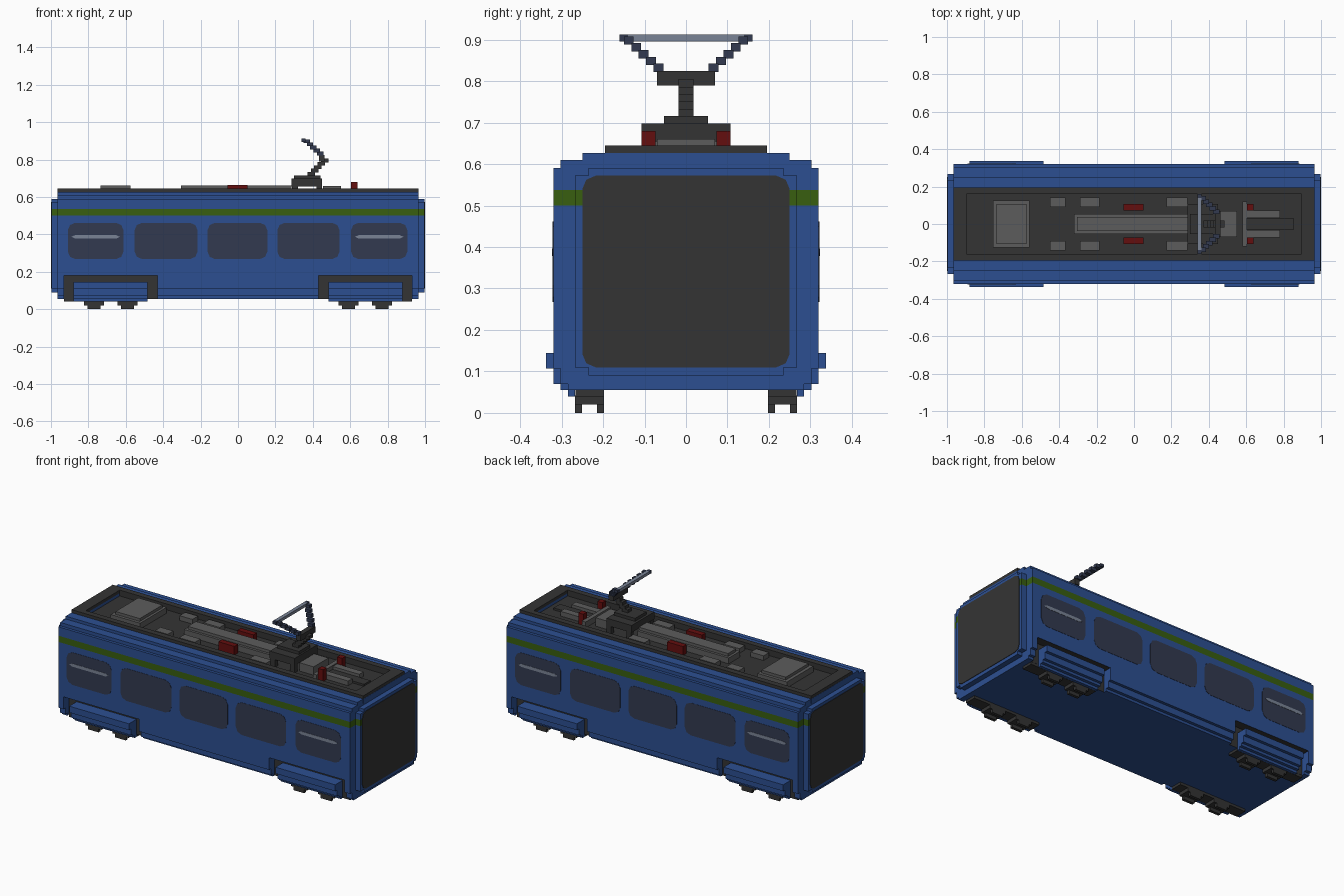
import bpy, bmesh, math
from mathutils import Vector

cube = bpy.data.objects.get("Cube")
if cube:
    bpy.data.objects.remove(cube, do_unlink=True)


def make_material(name, rgb):
    linear = [((c / 255 + 0.055) / 1.055) ** 2.4 for c in rgb] + [1.0]
    mat = bpy.data.materials.new(name)
    mat.diffuse_color = linear
    mat.use_nodes = True
    bsdf = mat.node_tree.nodes["Principled BSDF"]
    bsdf.inputs["Base Color"].default_value = linear
    bsdf.inputs["Roughness"].default_value = 0.8
    return mat


BLUE = make_material("body blue", (44, 79, 145))
GREEN = make_material("stripe green", (56, 94, 16))
DARK = make_material("charcoal", (52, 52, 52))
GREY = make_material("equipment grey", (92, 92, 92))
RED = make_material("insulator red", (100, 14, 14))
GLASS = make_material("window glass", (50, 58, 80))
STEEL = make_material("light steel", (122, 132, 150))


def finish(bm, name, mats, rule=None):
    bmesh.ops.recalc_face_normals(bm, faces=bm.faces)
    bm.normal_update()
    if rule:
        for f in bm.faces:
            f.material_index = rule(f.calc_center_median(), f.normal)
    mesh = bpy.data.meshes.new(name)
    bm.to_mesh(mesh)
    bm.free()
    for m in mats:
        mesh.materials.append(m)
    obj = bpy.data.objects.new(name, mesh)
    bpy.context.collection.objects.link(obj)
    return obj


def boxes(name, mat, spans):
    """One object from boxes given as (x0, x1, y0, y1, z0, z1)."""
    bm = bmesh.new()
    for x0, x1, y0, y1, z0, z1 in spans:
        verts = bmesh.ops.create_cube(bm, size=1)["verts"]
        for v in verts:
            v.co = Vector(((x0 + x1) / 2 + v.co.x * (x1 - x0),
                           (y0 + y1) / 2 + v.co.y * (y1 - y0),
                           (z0 + z1) / 2 + v.co.z * (z1 - z0)))
    return finish(bm, name, [mat])


def both_sides(spans):
    return spans + [(a, b, -d, -c, e, f) for a, b, c, d, e, f in spans]


def both_ends(spans):
    return spans + [(-b, -a, c, d, e, f) for a, b, c, d, e, f in spans]


def prism(name, mats, points, a0, a1, axis="x", cuts=(), rule=None):
    """Extrude a (y, z) outline along x, or an (x, z) outline along y."""
    bm = bmesh.new()
    place = (lambda p, a: (a, p[0], p[1])) if axis == "x" else (lambda p, a: (p[0], a, p[1]))
    face = bm.faces.new([bm.verts.new(place(p, a0)) for p in points])
    moved = bmesh.ops.extrude_face_region(bm, geom=[face], use_keep_orig=True)["geom"]
    for v in moved:
        if isinstance(v, bmesh.types.BMVert):
            v.co[0 if axis == "x" else 1] = a1
    for z in cuts:
        geom = bm.verts[:] + bm.edges[:] + bm.faces[:]
        bmesh.ops.bisect_plane(bm, geom=geom, plane_co=(0, 0, z), plane_no=(0, 0, 1))
    return finish(bm, name, mats, rule)


def mirrored(half):
    return half + [(-y, z) for y, z in reversed(half)]


def chamfered(u0, u1, z0, z1, c):
    """Rounded rectangle with two-segment corners."""
    k = c * 0.3
    return [(u0 + c, z0), (u1 - c, z0), (u1 - k, z0 + k), (u1, z0 + c),
            (u1, z1 - c), (u1 - k, z1 - k), (u1 - c, z1), (u0 + c, z1),
            (u0 + k, z1 - k), (u0, z1 - c), (u0, z0 + c), (u0 + k, z0 + k)]


BAND = (0.50, 0.537)
END = 0.965


def in_band(c):
    return BAND[0] < c.z < BAND[1]


def shell_rule(c, n):
    if in_band(c) and abs(n.z) < 0.5:
        return 1
    wheel_arch = c.z < 0.19 and (abs(n.y) > 0.9 or (n.z < -0.9 and c.z > 0.1))
    roof_floor = n.z > 0.9 and c.z > 0.55 and abs(c.y) < 0.1
    return 2 if wheel_arch or roof_floor else 0


# Main shell with stepped roof edges, narrow below the wheel arch line
prism("body_shell", [BLUE, GREEN, DARK], mirrored([
    (0.268, 0.055), (0.268, 0.18), (0.32, 0.18), (0.32, 0.59), (0.303, 0.59),
    (0.303, 0.61), (0.25, 0.61), (0.25, 0.627), (0.195, 0.627), (0.195, 0.61)]),
    -END, END, cuts=BAND, rule=shell_rule)

# Stepped end caps and end windscreens
for s, label in ((1, "left"), (-1, "right")):
    prism(label + "_end_cap", [BLUE, GREEN], mirrored([
        (0.235, 0.09), (0.235, 0.11), (0.268, 0.11),
        (0.268, 0.572), (0.235, 0.572), (0.235, 0.59)]),
        s * END, s * 0.997, cuts=BAND, rule=lambda c, n: int(in_band(c) and abs(n.z) < 0.5))
    prism(label + "_windscreen", [DARK], chamfered(-0.25, 0.25, 0.11, 0.572, 0.032),
          s * 0.995, s * 1.0)

# Lower side sills between the wheel arches, and bogie skirts
for s, label in ((1, "back"), (-1, "front")):
    sill = [(s * y, z) for y, z in ((0.268, 0.055), (0.285, 0.055), (0.285, 0.07), (0.303, 0.07),
                                    (0.303, 0.107), (0.32, 0.107), (0.32, 0.18), (0.268, 0.18))]
    for i, (x0, x1) in enumerate(((-END, -0.93), (-0.43, 0.43), (0.93, END))):
        prism(f"{label}_sill_{i + 1}", [BLUE], sill, x0, x1)
    skirt = [(s * y, z) for y, z in (
        (0.268, 0.04), (0.285, 0.04), (0.285, 0.055), (0.303, 0.055), (0.303, 0.07), (0.32, 0.07),
        (0.32, 0.107), (0.338, 0.107), (0.338, 0.145), (0.268, 0.145))]
    for e, end in ((1, "left"), (-1, "right")):
        prism(f"{label}_{end}_bogie_skirt", [BLUE], skirt, e * 0.485, e * 0.88)

    # Side windows with pale vent lines on the outer pair
    for i, (x0, x1) in enumerate(((-0.91, -0.612), (-0.553, -0.216), (-0.163, 0.157),
                                  (0.21, 0.543), (0.604, 0.906))):
        prism(f"{label}_window_{i + 1}", [GLASS], chamfered(x0, x1, 0.268, 0.462, 0.04),
              s * 0.318, s * 0.3215, axis="y")
        if i in (0, 4):
            m = (x0 + x1) / 2
            prism(f"{label}_vent_line_{i + 1}", [STEEL], [
                (m - 0.13, 0.387), (m - 0.11, 0.378), (m + 0.11, 0.378),
                (m + 0.13, 0.387), (m + 0.11, 0.396), (m - 0.11, 0.396)],
                s * 0.320, s * 0.323, axis="y")

# Bogie frames and grooved wheels
boxes("bogie_frames", DARK, both_ends(both_sides([(0.485, 0.93, 0.198, 0.267, 0.04, 0.06)])))
wheels = []
for x in (0.59, 0.77):
    wheels += [(x - 0.053, x + 0.053, 0.198, 0.268, 0.02, 0.042),
               (x - 0.035, x + 0.035, 0.198, 0.215, 0.0, 0.02),
               (x - 0.035, x + 0.035, 0.251, 0.268, 0.0, 0.02)]
boxes("wheels", DARK, both_ends(both_sides(wheels)))

# Raised roof frame around the sunken equipment deck
boxes("roof_frame", DARK, both_sides([(-END, END, 0.16, 0.195, 0.61, 0.645)])
      + both_ends([(0.895, END, -0.16, 0.16, 0.627, 0.645)]))
boxes("roof_end_edges", BLUE, both_ends([(0.895, END + 0.001, -0.195, 0.195, 0.60, 0.627)]))

# Roof equipment
boxes("roof_hatch", GREY, [(-0.755, -0.56, -0.125, 0.125, 0.61, 0.645),
                           (-0.735, -0.575, -0.107, 0.107, 0.645, 0.662)])
boxes("roof_duct", GREY, [(-0.32, 0.285, -0.053, 0.053, 0.61, 0.645),
                          (-0.305, 0.285, -0.038, 0.038, 0.645, 0.662)])
boxes("roof_boxes", GREY, both_sides([(-0.45, -0.365, 0.09, 0.143, 0.61, 0.638),
                                      (-0.29, -0.185, 0.09, 0.143, 0.61, 0.638),
                                      (0.175, 0.285, 0.09, 0.143, 0.61, 0.638)]))
boxes("rear_housing", GREY, [(0.455, 0.55, -0.07, 0.07, 0.61, 0.66)])
boxes("cable_rack", GREY, [(0.58, 0.605, -0.12, 0.12, 0.61, 0.645)]
      + both_sides([(0.605, 0.78, 0.032, 0.073, 0.61, 0.638)]))
boxes("cable_tray", DARK, [(0.605, 0.855, -0.03, 0.03, 0.61, 0.622)])
boxes("red_insulators", RED, both_sides([(-0.055, 0.05, 0.073, 0.107, 0.61, 0.663),
                                         (0.605, 0.638, 0.073, 0.107, 0.61, 0.68)]))

# Pantograph base, stepped lower arm and cross beam
boxes("pantograph_base", DARK, [(0.285, 0.45, -0.107, 0.107, 0.655, 0.698),
                                (0.30, 0.44, -0.053, 0.053, 0.698, 0.716)]
      + both_sides([(0.29, 0.32, 0.08, 0.107, 0.61, 0.655),
                    (0.42, 0.45, 0.08, 0.107, 0.61, 0.655)]))
boxes("pantograph_lower_arm", DARK,
      [(0.372 + 0.0177 * i, 0.412 + 0.0177 * i, -0.018, 0.018,
        0.714 + 0.0177 * i, 0.734 + 0.0177 * i) for i in range(5)])
boxes("pantograph_beam", DARK, [(0.432, 0.463, -0.07, 0.07, 0.79, 0.825)])

# Splayed upper arms and contact bar
steps = [(0.422 - 0.018 * i, 0.456 - 0.018 * i, 0.054 + 0.018 * i, 0.078 + 0.018 * i,
          0.822 + 0.0165 * i, 0.842 + 0.0165 * i) for i in range(5)]
boxes("pantograph_upper_arms", GLASS, both_sides(steps))
boxes("contact_bar", STEEL, [(0.34, 0.362, -0.14, 0.14, 0.895, 0.912)])
boxes("contact_bar_tips", GLASS, both_sides([(0.34, 0.362, 0.14, 0.16, 0.895, 0.912)]))
